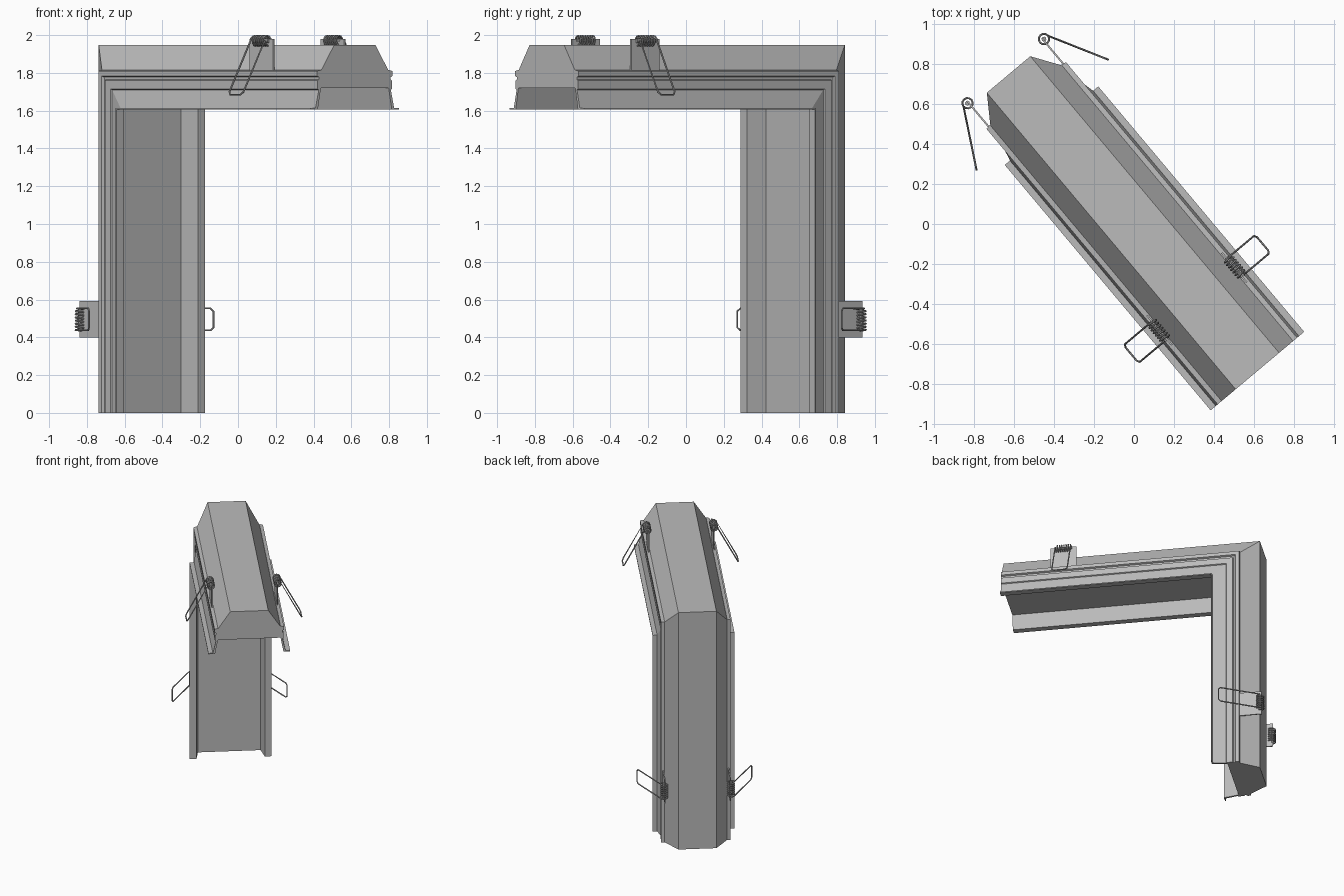
import bpy, bmesh, math
from mathutils import Matrix, Vector

if "Cube" in bpy.data.objects:
    bpy.data.objects.remove(bpy.data.objects["Cube"], do_unlink=True)

TURN = Matrix.Rotation(math.radians(-50), 3, 'Z')
INNER_X, INNER_Z, ARM_END = -0.635, 1.605, 0.962


def material(name, value):
    m = bpy.data.materials.new(name)
    m.use_nodes = True
    m.diffuse_color = (value, value, value, 1)
    m.node_tree.nodes["Principled BSDF"].inputs["Base Color"].default_value = (value, value, value, 1)
    return m


GREY = material("painted grey", 0.5)
STEEL = material("spring steel", 0.4)


def place(arm, along, v, s):
    """Point on an arm: distance along it, sideways v, height s above the inner face."""
    p = (along, v, INNER_Z + s) if arm == "top" else (INNER_X - s, v, along)
    return TURN @ Vector(p)


def loft(name, rings, mat):
    """Closed solid through matching rings of points."""
    bm = bmesh.new()
    loops = [[bm.verts.new(p) for p in ring] for ring in rings]
    n = len(loops[0])
    for a, b in zip(loops, loops[1:]):
        for i in range(n):
            j = (i + 1) % n
            bm.faces.new((a[i], a[j], b[j], b[i]))
    bm.faces.new(loops[0])
    bm.faces.new(loops[-1])
    bmesh.ops.recalc_face_normals(bm, faces=bm.faces)
    mesh = bpy.data.meshes.new(name)
    bm.to_mesh(mesh)
    bm.free()
    mesh.materials.append(mat)
    obj = bpy.data.objects.new(name, mesh)
    bpy.context.collection.objects.link(obj)
    return obj


def mitred(name, profile):
    """Sweep a cross-section along both arms with a mitred corner."""
    loft(name, [
        [place("top", ARM_END, v, s) for v, s in profile],
        [place("top", INNER_X - s, v, s) for v, s in profile],
        [place("upright", 0, v, s) for v, s in profile]], GREY)


# Housing with chamfered back
half = [(0.235, 0.115), (0.238, 0.2), (0.142, 0.343)]
mitred("housing", half + [(-v, s) for v, s in reversed(half)])

# Trim rails with flange, sloped wall and grooved outer side
rail = [(0.256, 0), (0.306, 0), (0.306, 0.008), (0.272, 0.008), (0.249, 0.105),
        (0.257, 0.11), (0.257, 0.155), (0.247, 0.16), (0.247, 0.172),
        (0.26, 0.178), (0.26, 0.205), (0.234, 0.21), (0.234, 0.115)]
for side, label in ((1, "left"), (-1, "right")):
    mitred(label + "_trim_rail", [(side * v, s) for v, s in rail])


def spring(name, arm, centre, side):
    """Coil with a wire loop reaching outward and back."""
    turns, steps, radius, width, cv, cs = 7, 12, 0.026, 0.058, 0.25, 0.365
    path = [(-width + 0.015, 0.43, 0.08), (-width, 0.422, 0.095)]
    for i in range(turns * steps + 1):
        a = math.tau * i / steps
        path.append((-width + 2 * width * i / (turns * steps),
                     cv + radius * math.cos(a), cs + radius * math.sin(a)))
    path += [(width, 0.422, 0.095), (width - 0.015, 0.43, 0.08)]
    curve = bpy.data.curves.new(name, 'CURVE')
    curve.dimensions = '3D'
    curve.bevel_depth = 0.005
    curve.bevel_resolution = 1
    line = curve.splines.new('POLY')
    line.points.add(len(path) - 1)
    line.use_cyclic_u = True
    for point, (t, v, s) in zip(line.points, path):
        point.co = (*place(arm, centre + t, side * v, s), 1)
    curve.materials.append(STEEL)
    obj = bpy.data.objects.new(name, curve)
    bpy.context.collection.objects.link(obj)
    bpy.ops.object.select_all(action='DESELECT')
    obj.select_set(True)
    bpy.context.view_layer.objects.active = obj
    bpy.ops.object.convert(target='MESH')
    bpy.ops.object.shade_smooth_by_angle()


# Mounting clips on both sides of both arms
for arm, centre in (("top", 0.49), ("upright", 0.495)):
    for side, label in ((1, "left"), (-1, "right")):
        name = f"{arm}_{label}"
        outline = [(-0.097, 0.18), (0.097, 0.18), (0.097, 0.375), (-0.097, 0.375)]
        loft(name + "_bracket", [
            [place(arm, centre + t, side * v, s) for t, s in outline]
            for v in (0.24, 0.249)], GREY)
        # Pin through the coil
        pin = [(0.25 + 0.012 * math.cos(k * math.tau / 8), 0.365 + 0.012 * math.sin(k * math.tau / 8))
               for k in range(8)]
        loft(name + "_pin", [
            [place(arm, centre + t, side * v, s) for v, s in pin]
            for t in (-0.064, 0.064)], STEEL)
        spring(name + "_spring", arm, centre, side)
